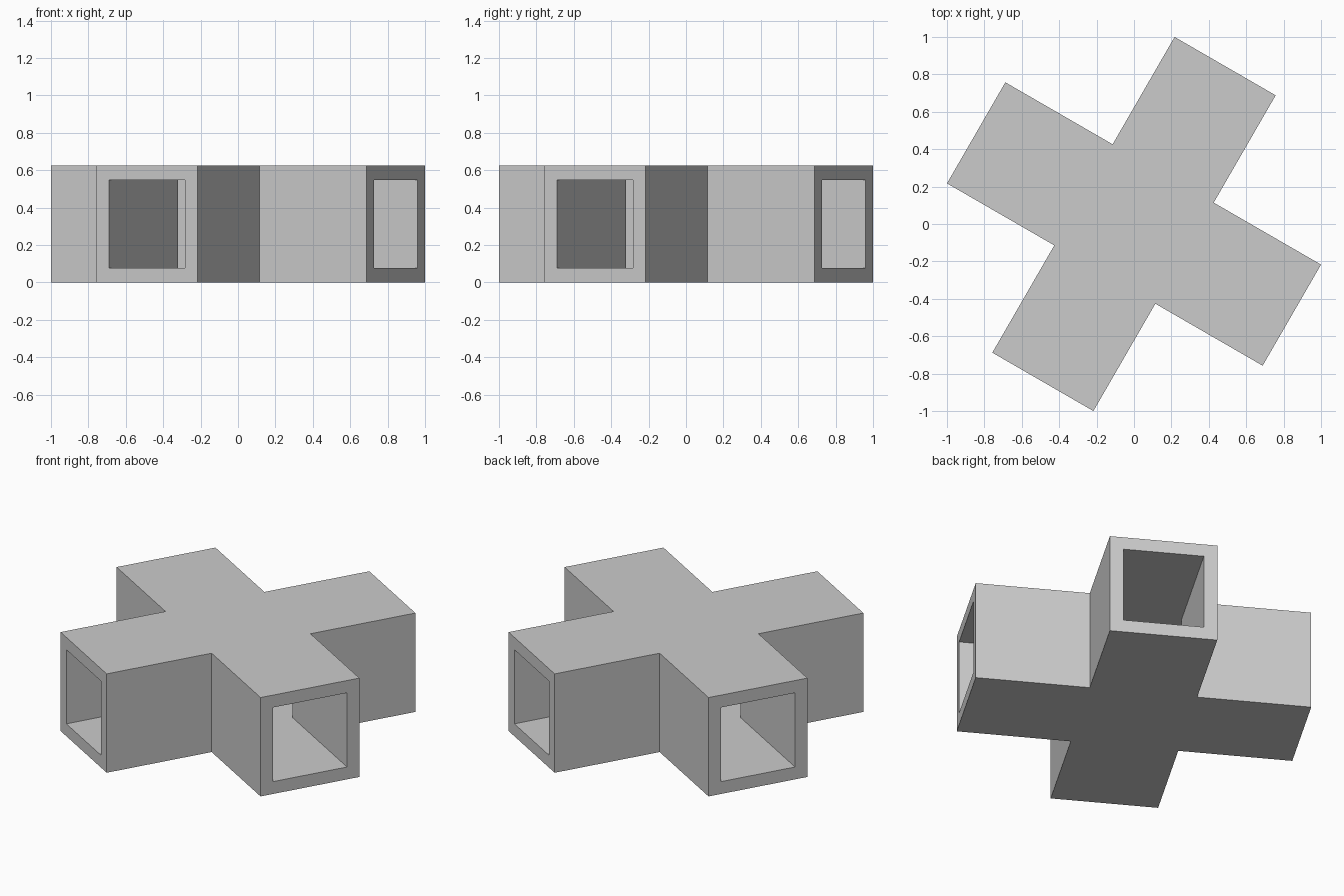
import bpy, bmesh, math
from mathutils import Matrix, Vector

if "Cube" in bpy.data.objects:
    bpy.data.objects.remove(bpy.data.objects["Cube"])

REACH = 0.9745    # centre to the end of an arm
HALF = 0.312      # half of the square outer section
WALL = 0.078      # wall thickness
TURN = math.radians(60)

grey = bpy.data.materials.new("light grey")
grey.use_nodes = True
colour = (0.6, 0.6, 0.6, 1)
grey.diffuse_color = colour
grey.node_tree.nodes["Principled BSDF"].inputs["Base Color"].default_value = colour


def cross_ring(bm, half, z):
    """Outline of a four-armed cross: two end corners and one inner corner per arm."""
    ring = []
    for arm in range(4):
        spin = Matrix.Rotation(TURN + arm * math.pi / 2, 3, "Z")
        for x, y in ((REACH, -half), (REACH, half), (half, half)):
            ring.append(bm.verts.new(spin @ Vector((x, y, z))))
    return ring


def cross_skin(bm, half, low, high):
    """Floor, ceiling and side walls of a cross, with the arm ends left open."""
    bottom, top = cross_ring(bm, half, low), cross_ring(bm, half, high)
    bm.faces.new(bottom)
    bm.faces.new(top)
    ends = []
    for k in range(len(top)):
        n = (k + 1) % len(top)
        quad = [bottom[k], bottom[n], top[n], top[k]]
        if k % 3 == 0:
            ends.append(quad)
        else:
            bm.faces.new(quad)
    return ends


# Outer shell and the crossing square tunnels inside it
bm = bmesh.new()
outer_ends = cross_skin(bm, HALF, 0, 2 * HALF)
inner_ends = cross_skin(bm, HALF - WALL, WALL, 2 * HALF - WALL)

# Flat rims around the four openings
for outer, inner in zip(outer_ends, inner_ends):
    for k in range(4):
        n = (k + 1) % 4
        bm.faces.new((outer[k], outer[n], inner[n], inner[k]))

bmesh.ops.recalc_face_normals(bm, faces=bm.faces)
mesh = bpy.data.meshes.new("cross_duct")
bm.to_mesh(mesh)
bm.free()
mesh.materials.append(grey)
duct = bpy.data.objects.new("cross_duct", mesh)
bpy.context.collection.objects.link(duct)
